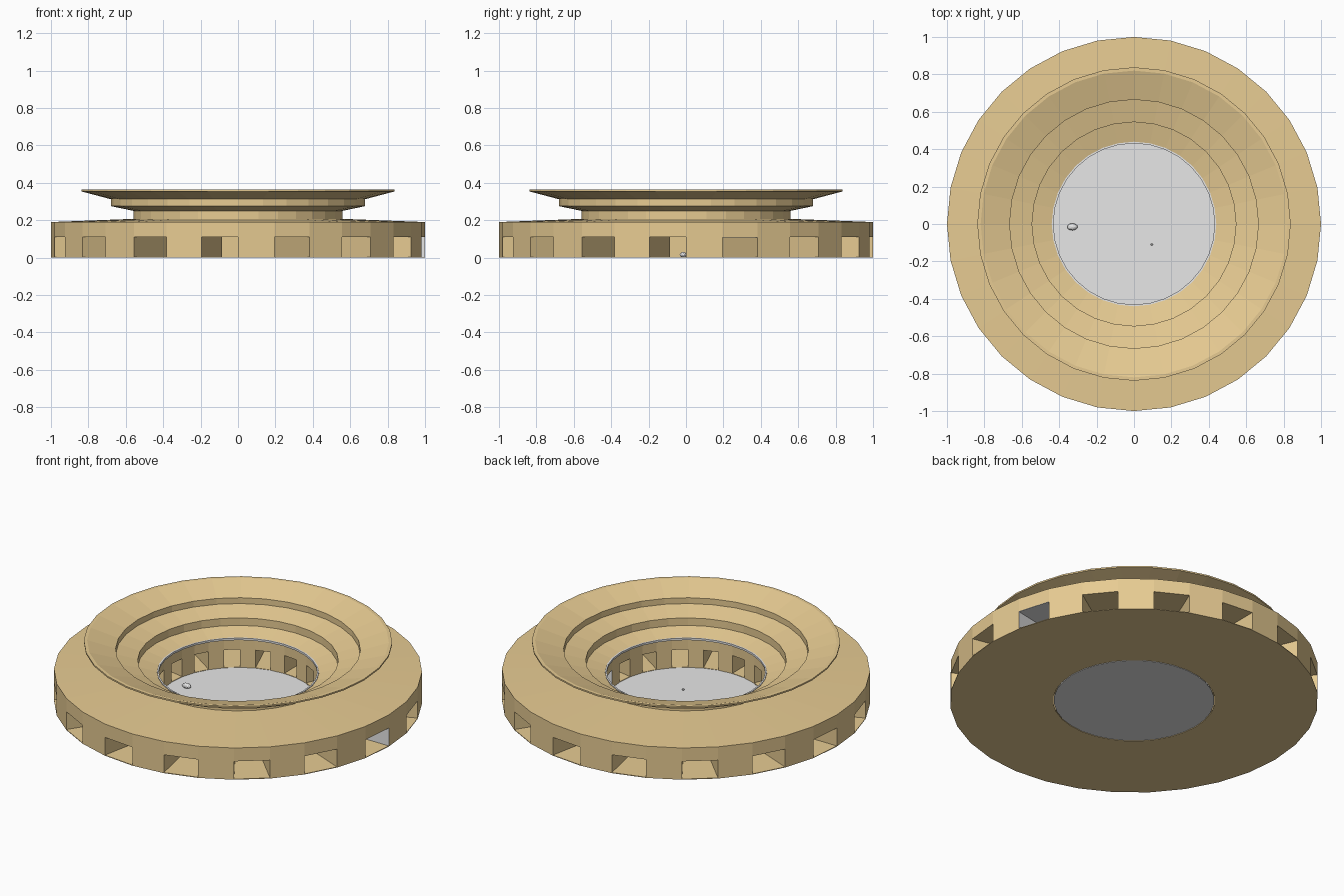
import bpy, bmesh
from math import sin, cos, pi

cube = bpy.data.objects.get("Cube")
if cube:
    bpy.data.objects.remove(cube)

SIDES = 32
STEP = 2 * pi / SIDES
INNER, OUTER = 0.44, 1.0
FLOOR, ARCH, EAVE = 0.004, 0.11, 0.19


def material(name, color):
    m = bpy.data.materials.new(name)
    m.use_nodes = True
    m.diffuse_color = color
    m.node_tree.nodes["Principled BSDF"].inputs["Base Color"].default_value = color
    return m


sand = material("sandstone", (0.8, 0.6, 0.29, 1))
grey = material("pale grey", (0.8, 0.8, 0.8, 1))


def finish(name, bm, *mats):
    bmesh.ops.recalc_face_normals(bm, faces=bm.faces)
    mesh = bpy.data.meshes.new(name)
    bm.to_mesh(mesh)
    bm.free()
    for m in mats:
        mesh.materials.append(m)
    ob = bpy.data.objects.new(name, mesh)
    bpy.context.collection.objects.link(ob)
    return ob


def sweep(bm, profile, first=0, count=SIDES):
    """Turn a closed (radius, height) profile through a number of sectors."""
    full = count == SIDES
    rings = []
    for k in range(first, first + count + (0 if full else 1)):
        a = k * STEP
        rings.append([bm.verts.new((r * cos(a), r * sin(a), z)) for r, z in profile])
    for i in range(count):
        a, b = rings[i], rings[(i + 1) % len(rings)]
        for j in range(len(profile)):
            n = (j + 1) % len(profile)
            bm.faces.new((a[j], b[j], b[n], a[n]))
    if not full:
        return [bm.faces.new(rings[0]), bm.faces.new(rings[-1])]


def lathe(name, profile, mat):
    bm = bmesh.new()
    sweep(bm, profile)
    return finish(name, bm, mat)


# Ground slab under the arcade
lathe("ground_slab", [(INNER, 0), (OUTER, 0), (OUTER, FLOOR), (INNER, FLOOR)], sand)

# Piers between the radial passages, one with grey side walls
bm = bmesh.new()
pier = [(INNER, FLOOR), (OUTER, FLOOR), (OUTER, ARCH), (INNER, ARCH)]
for k in range(0, SIDES, 2):
    ends = sweep(bm, pier, k, 1)
    if k == 0:
        for f in ends:
            f.material_index = 1
finish("arcade_piers", bm, sand, grey)

# Upper drum and stepped seating bowl as one shell
lathe("seating_bowl", [
    (INNER, ARCH), (OUTER, ARCH), (OUTER, EAVE), (0.56, 0.207),
    (0.56, 0.25), (0.68, 0.275), (0.68, 0.312), (0.838, 0.354),
    (0.838, 0.363), (0.82, 0.363), (0.665, 0.315), (0.665, 0.28),
    (0.545, 0.25), (0.545, 0.205), (INNER, 0.178)], sand)

# Grey ceiling plate in the passage next to the grey pier
bm = bmesh.new()
sweep(bm, [(INNER, ARCH - 0.002), (OUTER, ARCH - 0.002),
           (OUTER, ARCH), (INNER, ARCH)], 1, 1)
finish("passage_ceiling", bm, grey)

# Thin rail around the inner edge
lathe("inner_rail", [(0.431, 0.17), (INNER, 0.17), (INNER, 0.182), (0.431, 0.182)], grey)

# Arena floor
bpy.ops.mesh.primitive_cylinder_add(vertices=SIDES, radius=0.436, depth=0.004,
                                    location=(0, 0, 0.002))
floor = bpy.context.object
floor.name = "arena_floor"
floor.data.materials.append(grey)

# Small stones lying on the floor
for name, loc, size in (("large_stone", (-0.33, -0.015, 0.015), (0.028, 0.019, 0.015)),
                        ("small_stone", (0.095, -0.11, 0.008), (0.007, 0.006, 0.006))):
    bpy.ops.mesh.primitive_ico_sphere_add(subdivisions=2, radius=1, location=loc)
    stone = bpy.context.object
    stone.name = name
    stone.scale = size
    stone.data.materials.append(grey)
